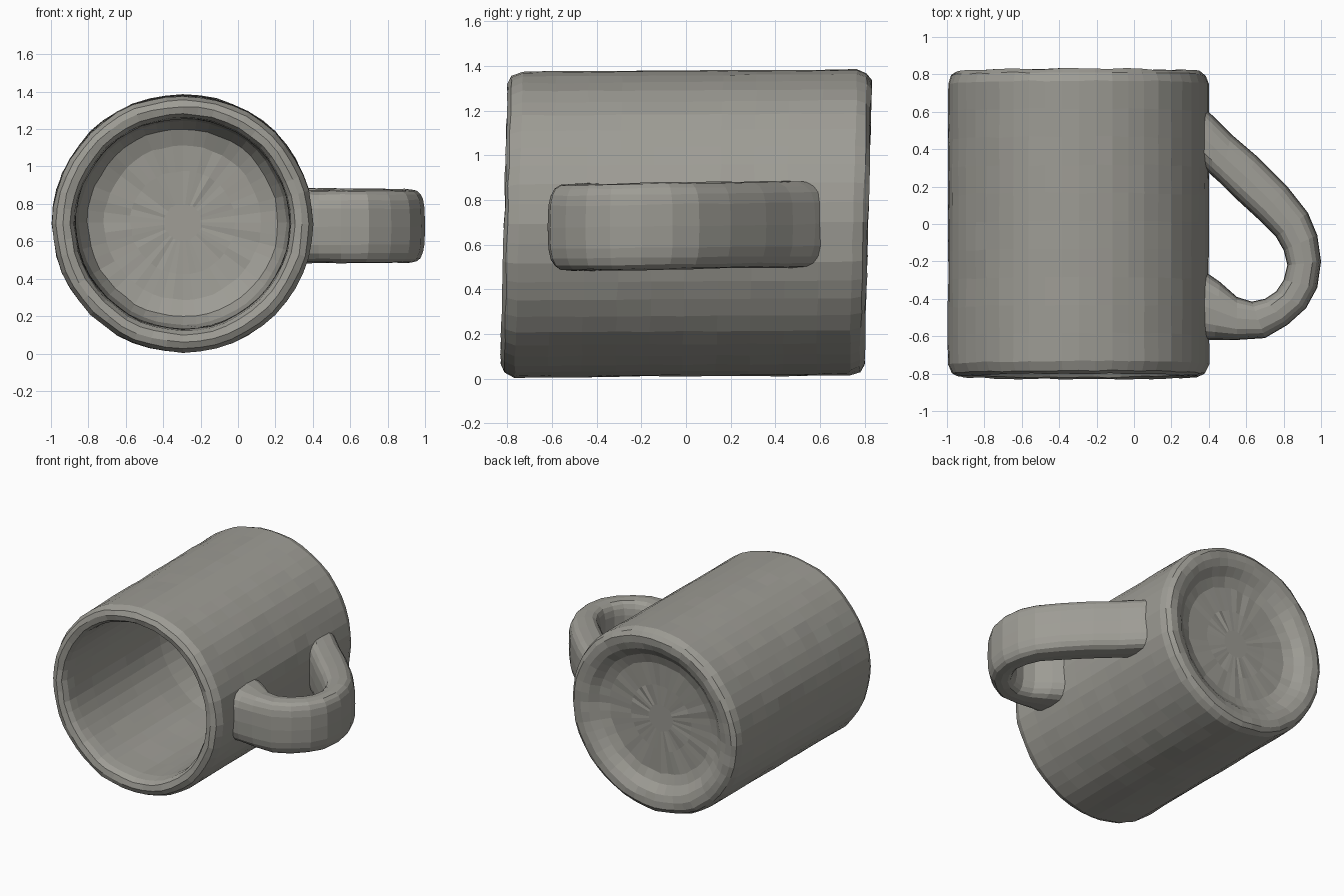
import bpy, bmesh, math, random
from mathutils import Vector

if "Cube" in bpy.data.objects:
    bpy.data.objects.remove(bpy.data.objects["Cube"])

random.seed(4)
CX, CZ = -0.295, 0.697      # axis of the lying mug
SIDES = 48

clay = bpy.data.materials.new("warm_grey_clay")
clay.diffuse_color = (0.34, 0.333, 0.30, 1)
clay.use_nodes = True
clay.node_tree.nodes["Principled BSDF"].inputs["Base Color"].default_value = clay.diffuse_color


def wobble(amount=0.004):
    return random.uniform(-amount, amount)


def finish(name, bm):
    bmesh.ops.recalc_face_normals(bm, faces=bm.faces)
    mesh = bpy.data.meshes.new(name)
    bm.to_mesh(mesh)
    bm.free()
    mesh.materials.append(clay)
    obj = bpy.data.objects.new(name, mesh)
    bpy.context.collection.objects.link(obj)
    return obj


def skin(name, rings):
    """Join closed rings of points into a skin and cap both ends."""
    bm = bmesh.new()
    loops = [[bm.verts.new(p) for p in ring] for ring in rings]
    n = len(loops[0])
    for a, b in zip(loops, loops[1:]):
        for i in range(n):
            j = (i + 1) % n
            bm.faces.new((a[i], a[j], b[j], b[i]))
    bm.faces.new(loops[0])
    bm.faces.new(loops[-1])
    return finish(name, bm)


# Mug body: one turned profile (radius, y) from the inner floor over the rim
# and along the outer wall to the hollow underside
inner_wall = [(0.573, 0.3 - 0.2 * i) for i in range(6)]
outer_wall = [(0.697, -0.75 + 0.15 * i) for i in range(11)]
profile = ([(0.1, 0.625), (0.28, 0.62), (0.42, 0.61), (0.51, 0.57), (0.555, 0.48)]
           + inner_wall
           + [(0.58, -0.77), (0.60, -0.805), (0.64, -0.815), (0.675, -0.80)]
           + outer_wall
           + [(0.68, 0.795), (0.65, 0.815), (0.60, 0.815), (0.55, 0.795),
              (0.49, 0.75), (0.42, 0.725), (0.25, 0.72), (0.1, 0.72)])
rib = [wobble(0.003) for _ in range(SIDES)]
rings = []
for r, y in profile:
    ring = []
    for i in range(SIDES):
        a = 2 * math.pi * i / SIDES
        rr = r + rib[i] + wobble(0.003)
        dz = 0.983 * rr * math.sin(a)
        ring.append(Vector((CX + rr * math.cos(a),
                            y + 0.025 * dz + wobble(),   # slightly leaning ends
                            CZ + dz + 0.006 * y)))
    rings.append(ring)
skin("mug_body", rings)

# Handle: a broad rounded band between outer and inner edge points (x, y)
outer = [(0.33, 0.66), (0.42, 0.58), (0.52, 0.48), (0.66, 0.36), (0.82, 0.20),
         (0.93, 0.06), (0.98, -0.06), (1.0, -0.2), (0.98, -0.34), (0.92, -0.45),
         (0.82, -0.54), (0.70, -0.61), (0.55, -0.62), (0.43, -0.62), (0.34, -0.62)]
inner = [(0.33, 0.34), (0.415, 0.26), (0.46, 0.22), (0.54, 0.14), (0.66, 0.03),
         (0.76, -0.07), (0.80, -0.14), (0.82, -0.22), (0.80, -0.3), (0.76, -0.36),
         (0.70, -0.4), (0.63, -0.415), (0.55, -0.39), (0.46, -0.31), (0.36, -0.24)]
SECTION = 20
rings = []
for o, q in zip(outer, inner):
    o, q = Vector((*o, 0)), Vector((*q, 0))
    mid, half = (o + q) / 2, (o - q) / 2
    ring = []
    for i in range(SECTION):
        a = 2 * math.pi * i / SECTION
        c, s = math.cos(a), math.sin(a)
        c = math.copysign(abs(c) ** 0.6, c)
        s = math.copysign(abs(s) ** 0.6, s)
        p = mid + half * c
        p.z = 0.685 + 0.015 * mid.y + 0.195 * s + wobble(0.003)
        ring.append(p)
    rings.append(ring)
skin("handle", rings)
